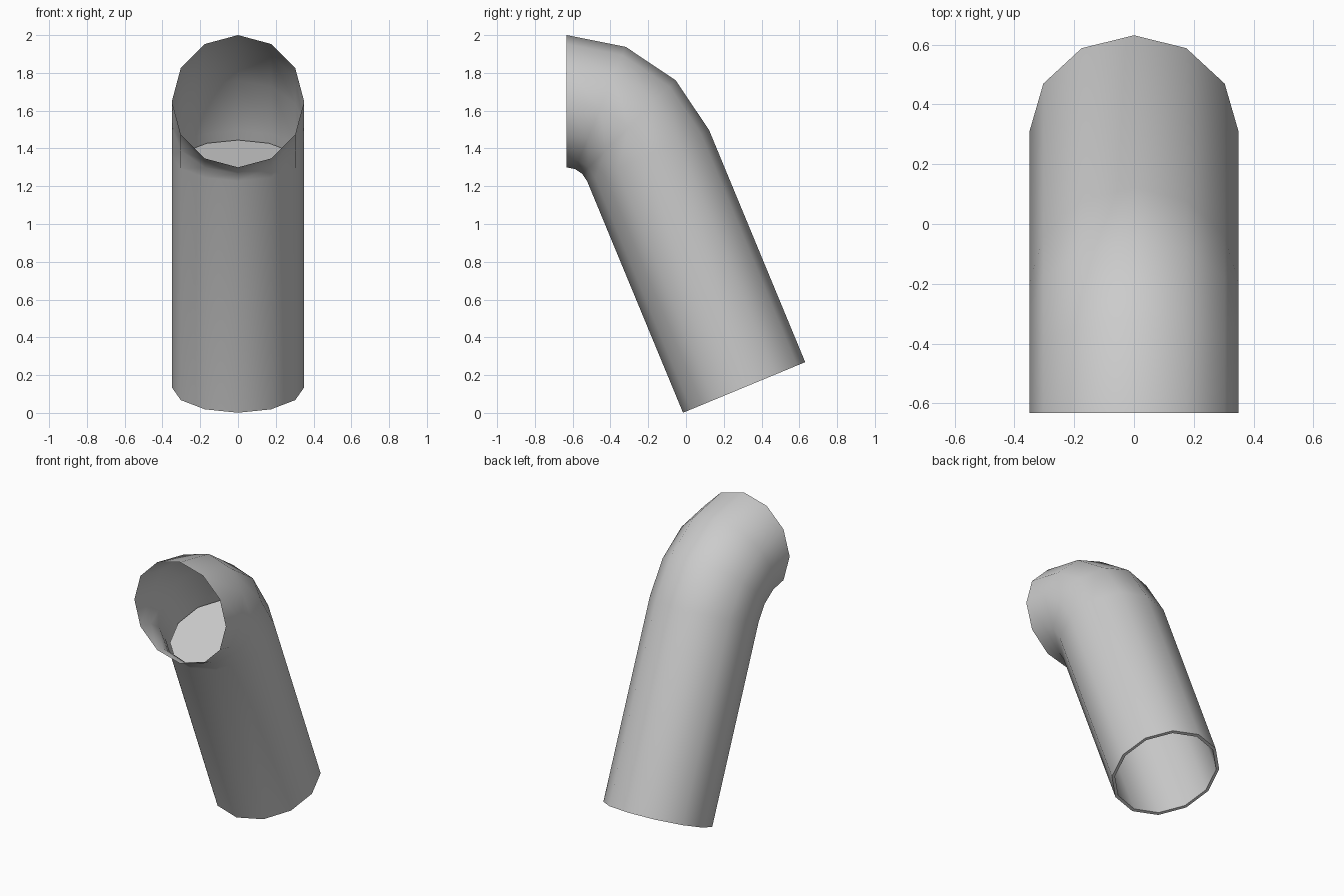
import bpy, bmesh
from math import sin, cos, pi, radians
from mathutils import Vector

if "Cube" in bpy.data.objects:
    bpy.data.objects.remove(bpy.data.objects["Cube"])

SIDES = 12
R_OUT, R_IN = 0.35, 0.33          # outer wall and bore radius
R_BEND = 0.467                    # centreline radius of the elbow
PIVOT = Vector((0, -0.632, 1.183))
END = radians(67.5)               # elbow sweep
LENGTH = 1.328                    # straight pipe below the elbow

bm = bmesh.new()


def ring(angle, radius, along=0.0):
    """Circle of vertices at an elbow angle, pushed along the pipe direction."""
    radial = Vector((0, sin(angle), cos(angle)))
    tangent = Vector((0, cos(angle), -sin(angle)))
    centre = PIVOT + radial * R_BEND + tangent * along
    side = Vector((1, 0, 0))
    verts = []
    for j in range(SIDES):
        a = 2 * pi * j / SIDES
        verts.append(bm.verts.new(centre + radius * (sin(a) * side + cos(a) * radial)))
    return verts


# outer skin: open mouth, elbow, straight pipe
rings = [ring(END * i / 3, R_OUT) for i in range(4)]
rings.append(ring(END, R_OUT, LENGTH))
# bottom rim and bore running back up to a plug just below the elbow
rings.append(ring(END, R_IN, LENGTH))
rings.append(ring(END, R_IN, 0.047))

for a, b in zip(rings, rings[1:]):
    for j in range(SIDES):
        k = (j + 1) % SIDES
        bm.faces.new((a[j], a[k], b[k], b[j]))
bm.faces.new(rings[-1])

mesh = bpy.data.meshes.new("bent_pipe")
bm.to_mesh(mesh)
bm.free()
pipe = bpy.data.objects.new("bent_pipe", mesh)
bpy.context.collection.objects.link(pipe)

# smooth walls, crisp rim
bpy.context.view_layer.objects.active = pipe
pipe.select_set(True)
bpy.ops.object.shade_smooth_by_angle(angle=radians(40))
